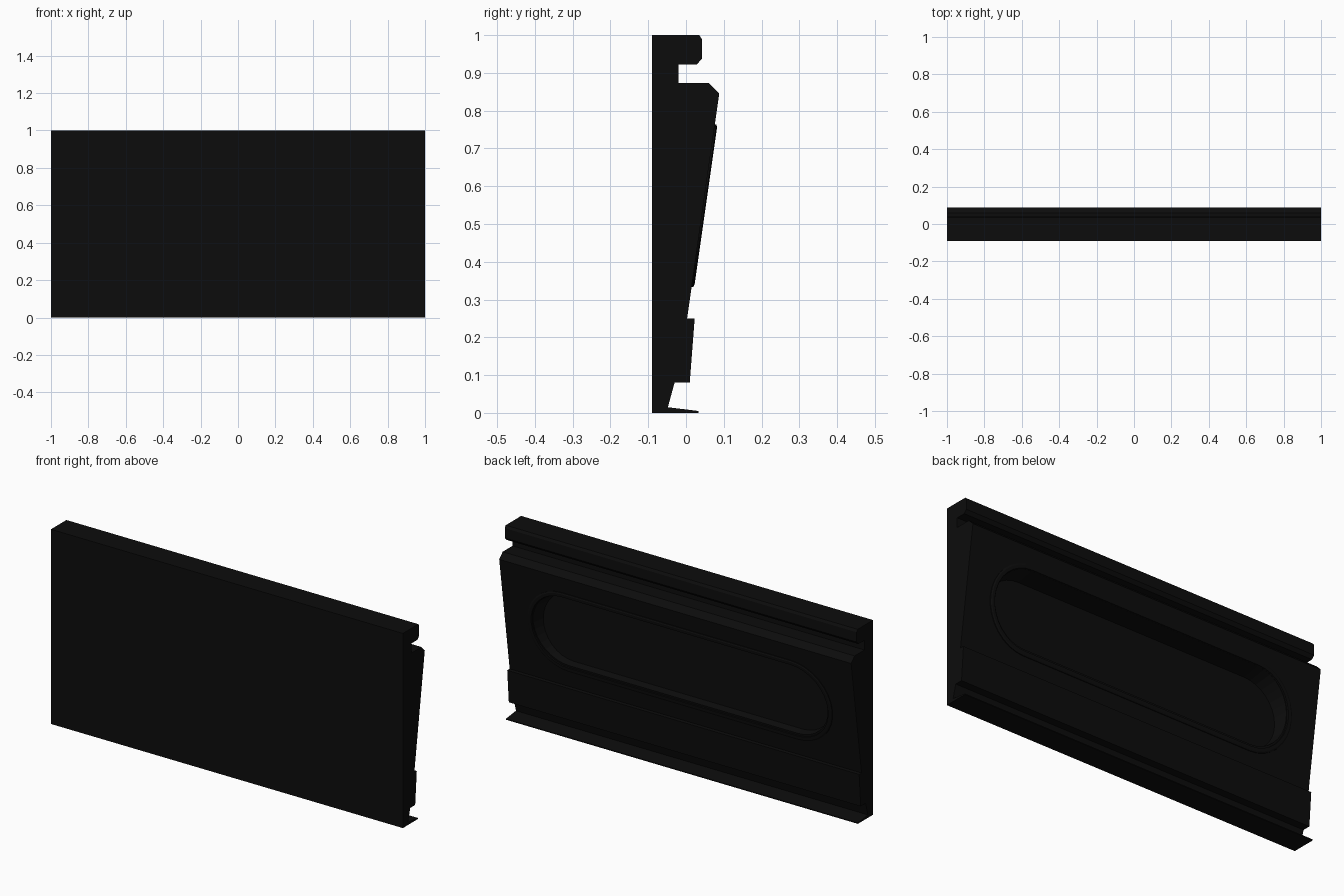
import bpy, bmesh, math

if "Cube" in bpy.data.objects:
    bpy.data.objects.remove(bpy.data.objects["Cube"])

black = bpy.data.materials.new("matte black")
black.diffuse_color = (0.0038, 0.0038, 0.0038, 1)
black.use_nodes = True
black.node_tree.nodes["Principled BSDF"].inputs["Base Color"].default_value = black.diffuse_color

CZ, HALF = 0.548, 0.65        # recess centre height, half length of straight part


def slope(z):
    """Depth of the sloping back face at a height."""
    return 0.003 + (z - 0.25) * 0.085 / 0.595


def stadium(radius, n=16):
    pts = []
    for side in (1, -1):
        for i in range(n + 1):
            a = -math.pi / 2 + math.pi * i / n
            pts.append((side * (HALF + radius * math.cos(a)), CZ + side * radius * math.sin(a)))
    return pts


def finish(name, bm):
    bmesh.ops.recalc_face_normals(bm, faces=bm.faces)
    me = bpy.data.meshes.new(name)
    bm.to_mesh(me)
    bm.free()
    me.materials.append(black)
    ob = bpy.data.objects.new(name, me)
    bpy.context.collection.objects.link(ob)
    return ob


def bridge(bm, a, b):
    for i in range(len(a)):
        j = (i + 1) % len(a)
        bm.faces.new((a[i], a[j], b[j], b[i]))


# Panel: side profile (y, z) swept along x
profile = [(-.09, 0), (.033, 0), (.033, .005), (-.048, .015), (-.03, .081), (.01, .081),
           (.023, .25), (.003, .25), (.088, .845), (.06, .873), (-.02, .873), (-.02, .922),
           (.028, .922), (.043, .938), (.043, .988), (.035, 1), (-.09, 1)]
bm = bmesh.new()
ends = [[bm.verts.new((x, y, z)) for y, z in profile] for x in (-1, 1)]
bridge(bm, *ends)
for e in ends:
    bm.faces.new(e)
panel = finish("panel", bm)

# Recess cutter: tapered stadium with an upright floor
bm = bmesh.new()
floor = [bm.verts.new((x, -.02, z)) for x, z in stadium(.175)]
mouth = [bm.verts.new((x, .15, z)) for x, z in stadium(.205)]
bridge(bm, floor, mouth)
bm.faces.new(floor)
bm.faces.new(mouth)
cutter = finish("recess_cutter", bm)
cutter.hide_render = True
cutter.hide_viewport = True
cut = panel.modifiers.new("recess", 'BOOLEAN')
cut.operation = 'DIFFERENCE'
cut.solver = 'EXACT'
cut.object = cutter

# Raised lip around the recess, following the sloping back
bm = bmesh.new()
section = [(.215, -.004), (.215, .004), (.208, .007), (.193, .007), (.191, -.004)]
rings = [[bm.verts.new((x, slope(z) + h, z)) for x, z in stadium(r)] for r, h in section]
for i in range(len(rings)):
    bridge(bm, rings[i], rings[(i + 1) % len(rings)])
finish("recess_lip", bm)
